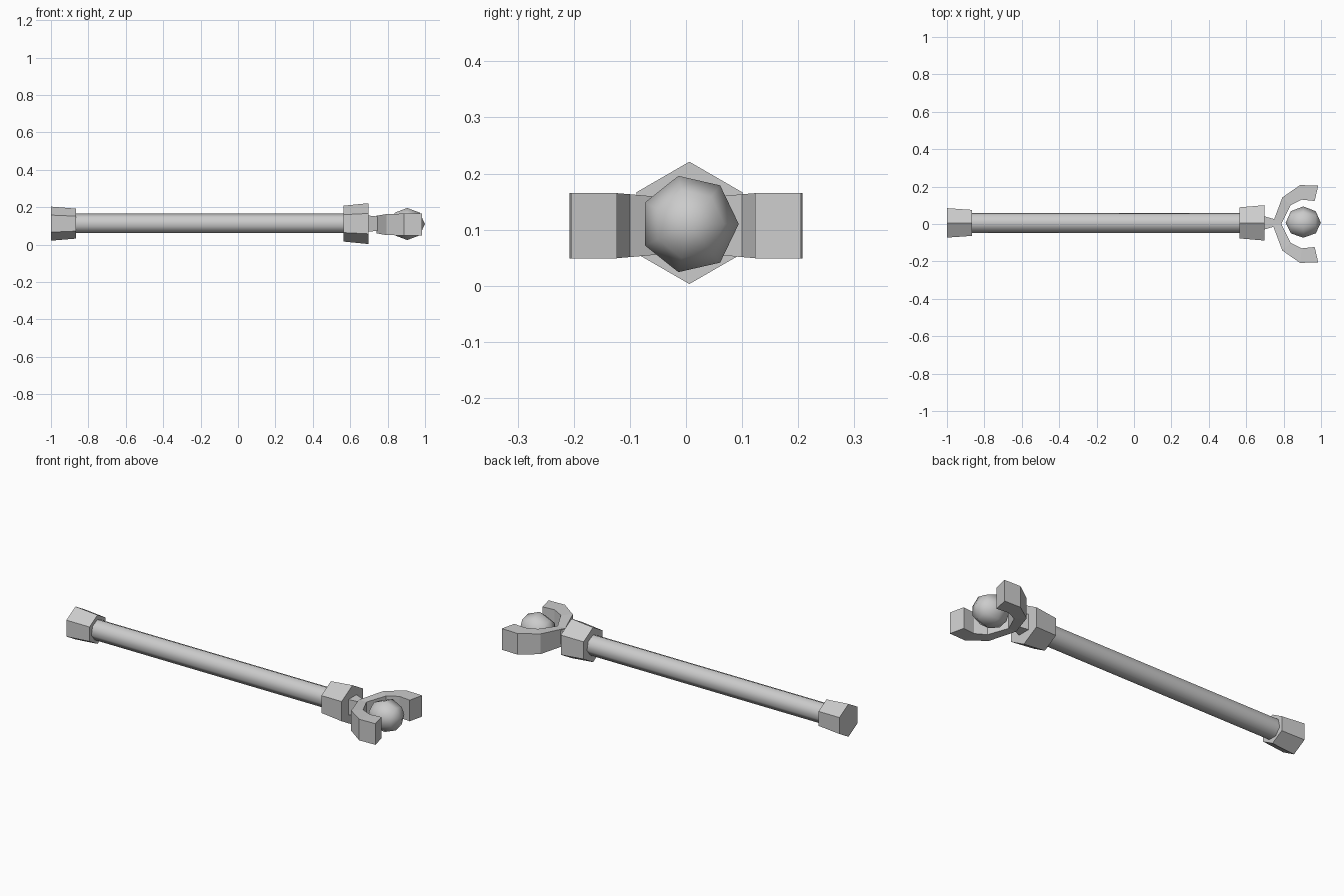
import bpy, bmesh
from math import sin, cos, tau, radians

default = bpy.data.objects.get("Cube")
if default:
    bpy.data.objects.remove(default, do_unlink=True)

GREY = (0.6, 0.6, 0.6, 1)
grey = bpy.data.materials.new("plain_grey")
grey.use_nodes = True
grey.diffuse_color = GREY
grey.node_tree.nodes["Principled BSDF"].inputs["Base Color"].default_value = GREY

AXIS_Y, AXIS_Z = 0.006, 0.112


def loft(name, rings, smooth=False):
    """Skin a row of equal rings of points and close both ends."""
    bm = bmesh.new()
    rows = [[bm.verts.new(p) for p in ring] for ring in rings]
    for a, b in zip(rows, rows[1:]):
        for i in range(len(a)):
            j = (i + 1) % len(a)
            bm.faces.new((a[i], a[j], b[j], b[i])).smooth = smooth
    bm.faces.new(rows[0])
    bm.faces.new(rows[-1])
    bmesh.ops.recalc_face_normals(bm, faces=bm.faces)
    mesh = bpy.data.meshes.new(name)
    bm.to_mesh(mesh)
    bm.free()
    mesh.materials.append(grey)
    obj = bpy.data.objects.new(name, mesh)
    bpy.context.collection.objects.link(obj)
    return obj


def polygon(x, radius, sides):
    """Regular polygon across the shaft axis with one corner up."""
    return [(x, AXIS_Y + radius * sin(tau * i / sides),
             AXIS_Z + radius * cos(tau * i / sides)) for i in range(sides)]


def rectangle(x, half_y, half_z):
    return [(x, AXIS_Y + sy * half_y, AXIS_Z + sz * half_z)
            for sy, sz in ((-1, -1), (1, -1), (1, 1), (-1, 1))]


# Shaft with a hexagonal cap and collar
loft("shaft", [polygon(-0.9, 0.055, 7), polygon(0.6, 0.055, 7)], smooth=True)
loft("end_cap", [polygon(-1, 0.091, 6), polygon(-0.865, 0.08, 6)])
loft("collar", [polygon(0.565, 0.096, 6), polygon(0.697, 0.109, 6)])
loft("neck", [rectangle(0.68, 0.04, 0.045), rectangle(0.77, 0.014, 0.036)])

# Two-pronged fork: outer x, y, inner x, y, half height
half = [
    (0.74, 0.0, 0.787, 0.0, 0.047),
    (0.793, 0.142, 0.837, 0.1, 0.056),
    (0.888, 0.208, 0.897, 0.13, 0.0585),
    (0.985, 0.205, 0.966, 0.123, 0.0585),
]
sections = [(s, -1) for s in reversed(half[1:])] + [(s, 1) for s in half]
MID_Z = 0.107
loft("fork", [[(ox, side * oy, MID_Z - h), (ox, side * oy, MID_Z + h),
               (ix, side * iy, MID_Z + h), (ix, side * iy, MID_Z - h)]
              for (ox, oy, ix, iy, h), side in sections])

# Faceted orb with smooth shading
bpy.ops.mesh.primitive_uv_sphere_add(segments=7, ring_count=4, radius=0.088,
                                     location=(0.905, AXIS_Y, 0.11),
                                     rotation=(0, radians(-90), 0))
orb = bpy.context.object
orb.name = "orb"
orb.scale.z = 1.07
orb.data.materials.append(grey)
bpy.ops.object.shade_smooth()
